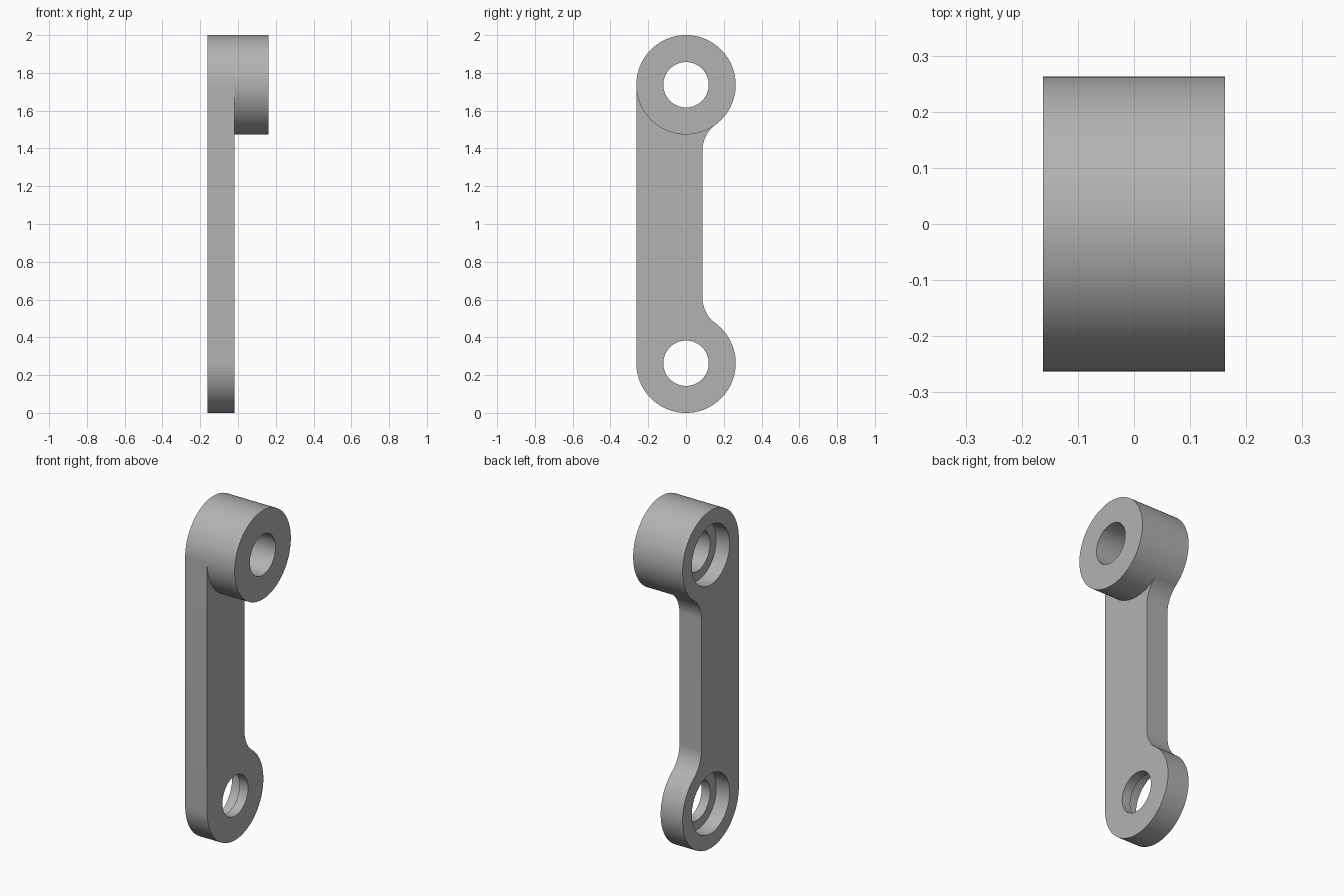
import bpy
import bmesh
from math import pi, cos, sin, sqrt, atan2, radians

R = 0.263            # lobe radius
TOP, LOW = 1.737, R  # lobe centre heights
EDGE = 0.087         # rear edge of the narrow shank
FILLET = 0.17
BACK, FACE, FRONT = -0.162, -0.018, 0.162
BORE, RECESS, FLOOR = 0.12, 0.177, -0.074
STEPS = 96

cube = bpy.data.objects.get("Cube")
if cube:
    bpy.data.objects.remove(cube, do_unlink=True)

grey = bpy.data.materials.new("grey metal")
grey.use_nodes = True
colour = (0.45, 0.45, 0.45, 1)
grey.diffuse_color = colour
grey.node_tree.nodes["Principled BSDF"].inputs["Base Color"].default_value = colour


def prism(name, outline, x0, x1):
    """Extrude a closed (y, z) outline along x."""
    bm = bmesh.new()
    face = bm.faces.new([bm.verts.new((x0, y, z)) for y, z in outline])
    out = bmesh.ops.extrude_face_region(bm, geom=[face])
    moved = [v for v in out["geom"] if isinstance(v, bmesh.types.BMVert)]
    bmesh.ops.translate(bm, verts=moved, vec=(x1 - x0, 0, 0))
    bmesh.ops.recalc_face_normals(bm, faces=bm.faces)
    mesh = bpy.data.meshes.new(name)
    bm.to_mesh(mesh)
    bm.free()
    mesh.materials.append(grey)
    obj = bpy.data.objects.new(name, mesh)
    bpy.context.collection.objects.link(obj)
    return obj


def circle(r, z):
    return [(r * cos(2 * pi * i / STEPS), z + r * sin(2 * pi * i / STEPS))
            for i in range(STEPS)]


def combine(target, other, operation):
    mod = target.modifiers.new(operation, 'BOOLEAN')
    mod.operation = operation
    mod.solver = 'EXACT'
    mod.object = other
    bpy.context.view_layer.objects.active = target
    bpy.ops.object.modifier_apply(modifier=mod.name)
    bpy.data.objects.remove(other, do_unlink=True)


# Upper half of the arm outline: shank fillet, then lobe arc to the front edge
drop = sqrt((R + FILLET) ** 2 - (EDGE + FILLET) ** 2)
tangent = atan2(-drop, EDGE + FILLET)
half = []
for i in range(24):
    a = pi + (tangent * i / 24)
    half.append((EDGE + FILLET + FILLET * cos(a), -drop - FILLET * sin(a) * -1))
half.append((R * cos(tangent), R * sin(tangent)))
half += [(R * cos(2 * pi * i / STEPS), R * sin(2 * pi * i / STEPS))
         for i in range(-STEPS // 2, STEPS // 2 + 1)
         if 2 * pi * i / STEPS > tangent + 0.01]

# Mirror it to make the whole outline
outline = [(y, TOP + z) for y, z in half]
outline += [(y, LOW - z) for y, z in reversed(half)]
arm = prism("link_arm", outline, BACK, FACE)

# Raised boss on the upper lobe
combine(arm, prism("boss", circle(R, TOP), FACE, FRONT), 'UNION')

# Through bores, each with a wider recess from the back face
for z in (LOW, TOP):
    combine(arm, prism("bore", circle(BORE, z), BACK - 0.1, FRONT + 0.1), 'DIFFERENCE')
    combine(arm, prism("recess", circle(RECESS, z), BACK - 0.1, FLOOR), 'DIFFERENCE')

bpy.ops.object.select_all(action='DESELECT')
arm.select_set(True)
bpy.context.view_layer.objects.active = arm
bpy.ops.object.shade_smooth_by_angle(angle=radians(30))
